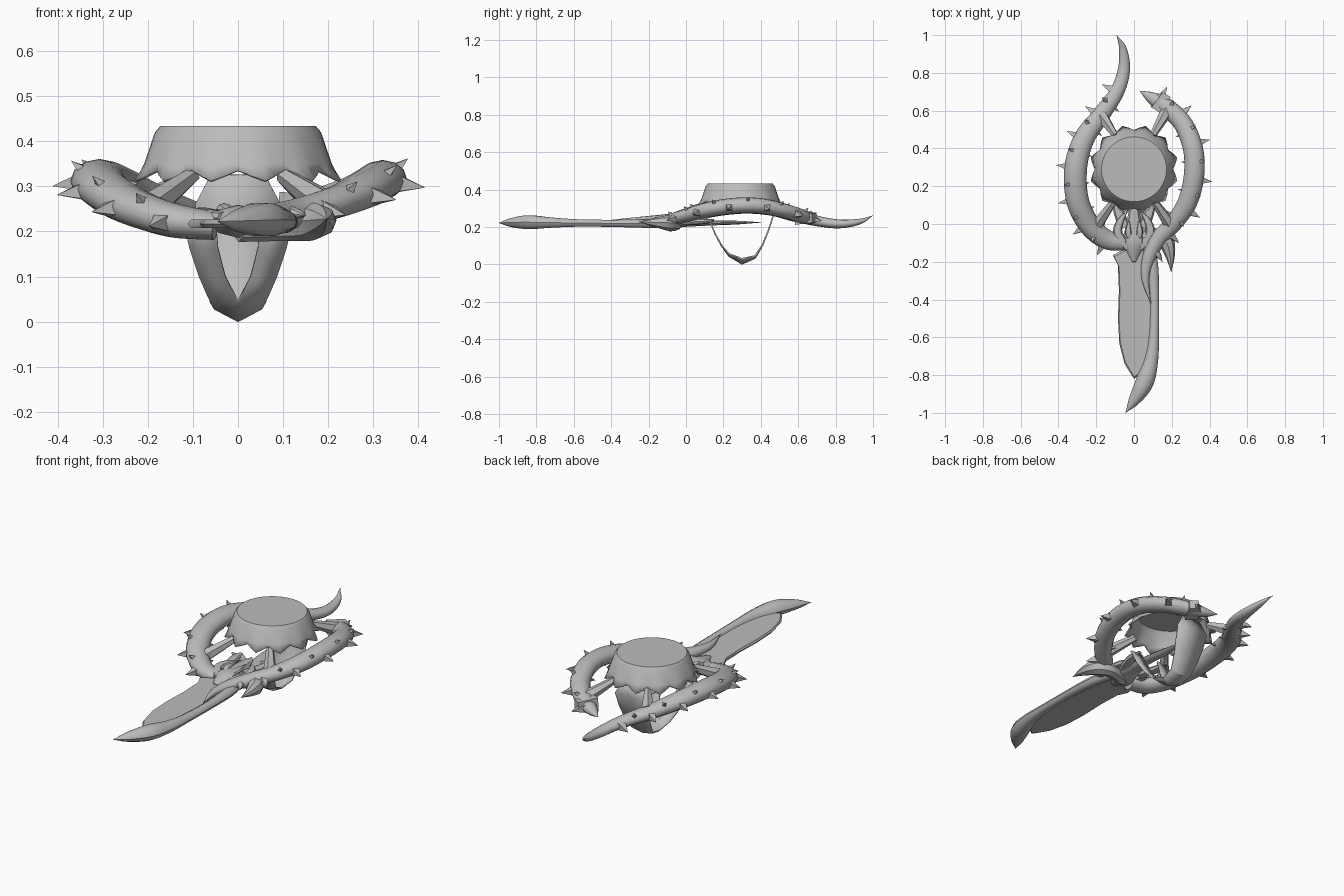
import bpy, bmesh, math
from mathutils import Vector

if "Cube" in bpy.data.objects:
    bpy.data.objects.remove(bpy.data.objects["Cube"])

grey = bpy.data.materials.new("stone grey")
grey.diffuse_color = (0.5, 0.5, 0.5, 1)
grey.use_nodes = True
grey.node_tree.nodes["Principled BSDF"].inputs["Base Color"].default_value = grey.diffuse_color
UP = Vector((0, 0, 1))


def finish(bm, name):
    bmesh.ops.recalc_face_normals(bm, faces=bm.faces)
    me = bpy.data.meshes.new(name)
    bm.to_mesh(me)
    bm.free()
    ob = bpy.data.objects.new(name, me)
    bpy.context.collection.objects.link(ob)
    me.materials.append(grey)
    return ob


def spline(pts, steps):
    """Smooth path through points of (x, y, z, radius)."""
    p = [Vector(q) for q in pts]
    p = [2 * p[0] - p[1]] + p + [2 * p[-1] - p[-2]]
    out = []
    for i in range(1, len(p) - 2):
        a, b, c, d = p[i - 1:i + 3]
        for k in range(steps):
            t = k / steps
            out.append(0.5 * (2 * b + (c - a) * t + (2 * a - 5 * b + 4 * c - d) * t * t
                              + (3 * b - a - 3 * c + d) * t ** 3))
    return out + [p[-2]]


def frame(path, i):
    a, b = path[max(i - 1, 0)], path[min(i + 1, len(path) - 1)]
    t = (b - a).to_3d().normalized()
    side = t.cross(UP).normalized()
    return side, side.cross(t).normalized()


def add_tube(bm, path, flat=1.0, sides=10):
    rings = []
    for i, p in enumerate(path):
        s, u = frame(path, i)
        r = max(p[3], 0.001)
        rings.append([bm.verts.new(p.to_3d() + r * (math.cos(a) * s + flat * math.sin(a) * u))
                      for a in (2 * math.pi * k / sides for k in range(sides))])
    for r0, r1 in zip(rings, rings[1:]):
        for k in range(sides):
            j = (k + 1) % sides
            bm.faces.new((r0[k], r0[j], r1[j], r1[k]))
    bm.faces.new(rings[0])
    bm.faces.new(rings[-1])


def add_spike(bm, base, direction, length, radius, sides=4, tip=0.0):
    d = direction.normalized()
    s = d.orthogonal().normalized()
    u = d.cross(s)
    ang = [2 * math.pi * k / sides for k in range(sides)]
    ring = [bm.verts.new(base + radius * (math.cos(a) * s + math.sin(a) * u)) for a in ang]
    top = [bm.verts.new(base + d * length + max(tip, 0.0005) * (math.cos(a) * s + math.sin(a) * u))
           for a in ang]
    for k in range(sides):
        j = (k + 1) % sides
        bm.faces.new((ring[k], ring[j], top[j], top[k]))
    bm.faces.new(ring)
    bm.faces.new(top)


def tube(name, pts, flat=1.0, steps=5, sides=10):
    bm = bmesh.new()
    add_tube(bm, spline(pts, steps), flat, sides)
    return finish(bm, name)


def thorn_arm(name, pts, flat, first, last, count):
    path = spline(pts, 6)
    tube(name, pts, flat, 6, 12)
    # broad thorns on the outer edge, small ones between them
    bm = bmesh.new()
    centre = Vector((0, 0.28, 0))
    for n in range(count):
        i = round((first + (last - first) * n / (count - 1)) * (len(path) - 1))
        p, (s, u) = path[i], frame(path, i)
        if s.dot(p.to_3d() - centre) < 0:
            s = -s
        big = n % 2 == 0
        for d in ([s - 0.15 * u] if big else [s + 0.8 * u, -s - 0.1 * u]):
            d = d.normalized()
            add_spike(bm, p.to_3d() + d * p[3] * 0.6, d, 0.068 if big else 0.04,
                      0.03 if big else 0.018)
    finish(bm, name + "_thorns")


# two curling thorny arms
thorn_arm("left_arm", [
    (-0.092, 1.0, 0.262, 0), (-0.06, 0.93, 0.23, 0.02), (-0.053, 0.82, 0.217, 0.032),
    (-0.09, 0.70, 0.233, 0.038), (-0.18, 0.57, 0.266, 0.047), (-0.265, 0.45, 0.303, 0.055),
    (-0.308, 0.3, 0.316, 0.06), (-0.3, 0.13, 0.296, 0.06), (-0.24, 0.0, 0.258, 0.057),
    (-0.15, -0.08, 0.226, 0.052), (-0.05, -0.1, 0.212, 0.042)], 0.74, 0.3, 0.9, 13)
thorn_arm("right_arm", [
    (0.03, 0.705, 0.235, 0), (0.09, 0.67, 0.24, 0.03), (0.17, 0.62, 0.257, 0.047),
    (0.26, 0.53, 0.286, 0.05), (0.312, 0.4, 0.313, 0.053), (0.318, 0.26, 0.314, 0.054),
    (0.285, 0.12, 0.294, 0.052), (0.215, 0.01, 0.264, 0.046), (0.13, -0.08, 0.24, 0.043),
    (0.078, -0.18, 0.235, 0.034), (0.06, -0.29, 0.235, 0.02), (0.09, -0.425, 0.236, 0)],
    0.78, 0.14, 0.68, 11)

# blade: thin body with bevelled edge
left = [(-0.03, -0.12), (-0.112, -0.165), (-0.085, -0.22), (-0.08, -0.35), (-0.085, -0.5),
        (-0.078, -0.63), (-0.05, -0.74), (0.0, -0.82)]
right = [(0.06, -0.78), (0.095, -0.65), (0.105, -0.4), (0.09, -0.24), (0.05, -0.12)]
bm = bmesh.new()
outline = left + right
layers = []
for z, k in ((0.208, 0.94), (0.217, 1.0), (0.226, 0.94)):
    layers.append([bm.verts.new((0.015 + (x - 0.015) * k, -0.45 + (y + 0.45) * (0.5 + k / 2), z))
                   for x, y in outline])
for a, b in zip(layers, layers[1:]):
    for i in range(len(a)):
        j = (i + 1) % len(a)
        bm.faces.new((a[i], a[j], b[j], b[i]))
bm.faces.new(layers[0])
bm.faces.new(layers[-1])
finish(bm, "blade")

# vine down the blade edge, ending in a hooked point
tube("blade_vine", [
    (0.07, -0.1, 0.222, 0.032), (0.098, -0.22, 0.219, 0.03), (0.108, -0.4, 0.22, 0.025),
    (0.106, -0.58, 0.222, 0.026), (0.092, -0.72, 0.224, 0.036), (0.055, -0.84, 0.226, 0.048),
    (0.0, -0.935, 0.224, 0.03), (-0.045, -1.0, 0.222, 0)], 0.8)

# claw and tendrils round the hub
tube("side_claw", [(0.0, -0.09, 0.21, 0.035), (0.1, -0.06, 0.215, 0.038), (0.165, -0.09, 0.222, 0.044),
                   (0.19, -0.16, 0.225, 0.028), (0.197, -0.255, 0.228, 0)], 0.95, 5, 8)
tube("small_tendril", [(0.09, -0.14, 0.24, 0.02), (0.125, -0.16, 0.24, 0.018),
                       (0.15, -0.2, 0.235, 0.0)], 0.8, 4, 8)
tube("hub_core", [(0, -0.2, 0.226, 0.01), (0, -0.1, 0.222, 0.06), (0, -0.02, 0.228, 0.045),
                  (0, 0.09, 0.24, 0.022), (0, 0.12, 0.25, 0)], 0.6, 4, 8)
tube("lower_prong", [(0.03, -0.05, 0.215, 0.04), (0.02, 0.12, 0.222, 0.035),
                     (0.0, 0.27, 0.224, 0.025), (0, 0.41, 0.225, 0)], 0.4, 4, 8)
for sx in (-1, 1):
    tag = "left" if sx < 0 else "right"
    tube(tag + "_inner_petal", [(sx * 0.01, -0.1, 0.24, 0), (sx * 0.03, -0.05, 0.25, 0.018),
                                (sx * 0.025, 0.03, 0.255, 0)], 0.7, 4, 8)
    tube(tag + "_outer_petal", [(sx * 0.03, -0.13, 0.23, 0.02), (sx * 0.085, -0.05, 0.235, 0.025),
                                (sx * 0.07, 0.02, 0.24, 0.018), (sx * 0.03, 0.07, 0.245, 0)], 0.7, 4, 8)
    tube(tag + "_strap_root", [(sx * 0.05, -0.02, 0.225, 0.03), (sx * 0.085, 0.08, 0.23, 0.026),
                               (sx * 0.085, 0.15, 0.235, 0.012)], 0.6, 4, 8)

# drum with a scalloped hem of twelve flared points
bm = bmesh.new()
N, cy = 48, 0.29
hem = [(0.237, 0.314), (0.222, 0.325), (0.208, 0.336), (0.222, 0.325)]
rows = []
for row in range(4):
    ring = []
    for k in range(N):
        r, z = ([(0.172, 0.434), (0.184, 0.42), (0.208, 0.35)] + [hem[k % 4]])[row]
        a = 2 * math.pi * (k + 2) / N - math.pi / 2
        ring.append(bm.verts.new((r * math.cos(a), cy + r * math.sin(a), z)))
    rows.append(ring)
for a, b in zip(rows, rows[1:]):
    for k in range(N):
        j = (k + 1) % N
        bm.faces.new((a[k], a[j], b[j], b[k]))
bm.faces.new(rows[0])
drum = finish(bm, "drum")
mod = drum.modifiers.new("wall", 'SOLIDIFY')
mod.thickness = 0.008
mod.offset = -1

# tapered struts from the drum hem to the arms
bm = bmesh.new()
for x0, y0, x1, y1, z1 in ((0.1, 0.47, 0.175, 0.6, 0.266), (-0.1, 0.47, -0.17, 0.57, 0.274),
                           (0.1, 0.13, 0.19, 0.0, 0.262), (-0.1, 0.13, -0.2, -0.01, 0.25)):
    a, b = Vector((x0, y0, 0.325)), Vector((x1, y1, z1))
    add_spike(bm, b, a - b, (a - b).length, 0.034, 6, 0.018)
finish(bm, "drum_struts")

# blocky knuckle near the end of the right arm
bm = bmesh.new()
add_spike(bm, Vector((0.12, 0.6, 0.25)), Vector((0.06, 0.1, 0.0)), 0.1, 0.05, 4, 0.035)
finish(bm, "arm_knuckle")

# hanging strap: front leg is split by a tapering slot, rear leg is solid
bm = bmesh.new()
prof = [(0.125, 0.24, 0.125, 0.05), (0.155, 0.165, 0.108, 0.044), (0.19, 0.1, 0.087, 0.028),
        (0.23, 0.045, 0.066, 0.0), (0.3, 0.003, 0.052, 0), (0.37, 0.035, 0.062, 0),
        (0.41, 0.105, 0.075, 0), (0.44, 0.18, 0.088, 0), (0.466, 0.26, 0.095, 0),
        (0.455, 0.325, 0.06, 0)]
for sx in (-1, 1):
    pairs = []
    for y, z, w, g in prof:
        lift = 0.028 * max(0, 1 - abs(y - 0.3) / 0.12)
        pairs.append((bm.verts.new((sx * g, y, z)), bm.verts.new((sx * w, y, z + lift))))
    for (a, b), (c, d) in zip(pairs, pairs[1:]):
        bm.faces.new((a, b, d, c))
bmesh.ops.remove_doubles(bm, verts=bm.verts, dist=0.0005)
strap = finish(bm, "strap")
mod = strap.modifiers.new("thickness", 'SOLIDIFY')
mod.thickness = 0.008
mod.offset = 0

# smooth shading with crisp edges
for ob in bpy.context.collection.objects:
    ob.select_set(True)
    bpy.context.view_layer.objects.active = ob
bpy.ops.object.shade_smooth_by_angle(angle=math.radians(40))
